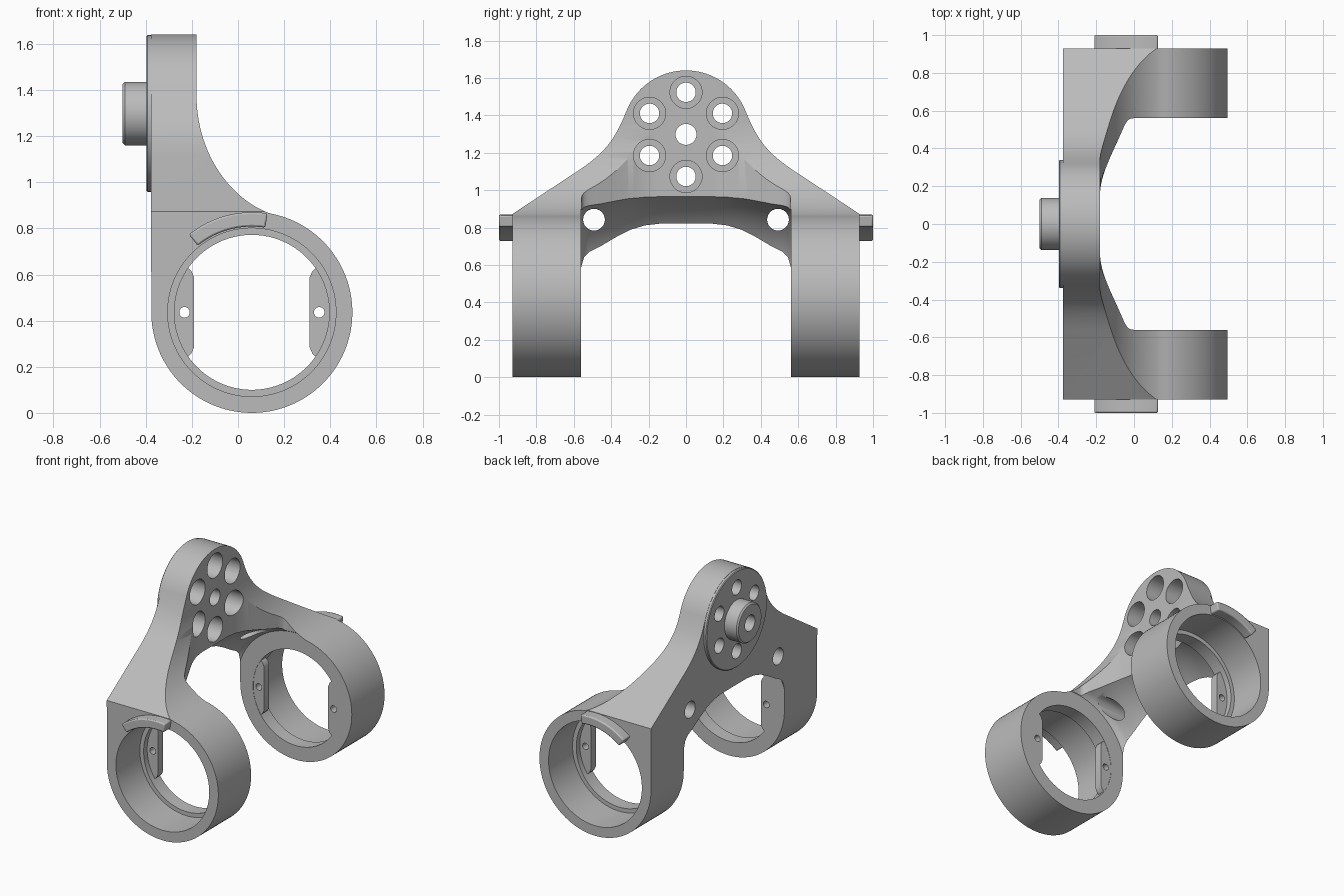
import bpy, bmesh, math
from mathutils import Vector
from mathutils.geometry import interpolate_bezier

if "Cube" in bpy.data.objects:
    bpy.data.objects.remove(bpy.data.objects["Cube"])

grey = bpy.data.materials.new("plain_grey")
grey.use_nodes = True
grey.diffuse_color = (0.5, 0.5, 0.5, 1)
grey.node_tree.nodes["Principled BSDF"].inputs["Base Color"].default_value = (0.5, 0.5, 0.5, 1)

RING_X, RING_Z, RING_R = 0.06, 0.436, 0.436
BACK, HUB_Z, HUB_R = -0.377, 1.298, 0.342


def place(axis, t, a, b):
    """Point at t along an axis, a and b on the two other axes in order."""
    return {"x": (t, a, b), "y": (a, t, b), "z": (a, b, t)}[axis]


def loft(name, loops):
    """Solid through matching closed loops, capped at both ends."""
    bm = bmesh.new()
    rows = [[bm.verts.new(p) for p in loop] for loop in loops]
    n = len(rows[0])
    for lo, hi in zip(rows, rows[1:]):
        for i in range(n):
            j = (i + 1) % n
            bm.faces.new((lo[i], lo[j], hi[j], hi[i]))
    bm.faces.new(rows[0])
    bm.faces.new(rows[-1])
    bmesh.ops.recalc_face_normals(bm, faces=bm.faces)
    mesh = bpy.data.meshes.new(name)
    bm.to_mesh(mesh)
    bm.free()
    obj = bpy.data.objects.new(name, mesh)
    bpy.context.collection.objects.link(obj)
    mesh.materials.append(grey)
    return obj


def prism(name, pts, axis, lo, hi):
    return loft(name, [[place(axis, t, a, b) for a, b in pts] for t in (lo, hi)])


def lathe(name, profile, axis, ca, cb, n=48):
    turns = [2 * math.pi * (i + 0.5) / n for i in range(n)]
    return loft(name, [[place(axis, t, ca + r * math.cos(a), cb + r * math.sin(a))
                        for a in turns] for t, r in profile])


def arc(cx, cy, r, start, end, n):
    return [(cx + r * math.cos(math.radians(start + (end - start) * i / n)),
             cy + r * math.sin(math.radians(start + (end - start) * i / n)))
            for i in range(n + 1)]


def bezier(a, b, c, d, n=14):
    return [tuple(p) for p in interpolate_bezier(Vector(a), Vector(b), Vector(c), Vector(d), n)]


def combine(target, other, operation):
    mod = target.modifiers.new(operation, "BOOLEAN")
    mod.operation, mod.object, mod.solver = operation, other, "EXACT"
    bpy.ops.object.select_all(action="DESELECT")
    bpy.context.view_layer.objects.active = target
    target.select_set(True)
    bpy.ops.object.modifier_apply(modifier=mod.name)
    bpy.data.objects.remove(other)


def mirrored(half):
    return half + [(-a, b) for a, b in reversed(half)]


# Side outline: ring swept up into a tall back plate
side = arc(RING_X, RING_Z, RING_R, 180, 439, 72)
side += bezier((0.13, 0.868), (-0.03, 0.93), (-0.18, 1.12), (-0.18, 1.38), 24)
side += [(-0.18, 1.7), (BACK, 1.7)]
bracket = prism("bracket_body", side, "y", -0.928, 0.928)

# Face outline: round top with flared shoulders
face = [(1.0, -0.1), (1.0, 0.825)]
face += bezier((0.56, 1.115), (0.43, 1.205), (0.38, 1.27), (0.315, 1.431))
face += arc(0, HUB_Z, HUB_R, 24, 90, 18)[:-1] + [(0, HUB_Z + HUB_R)]
outline = face[:-1] + [face[-1]] + [(-a, b) for a, b in reversed(face[:-1])]
combine(bracket, prism("face_outline", outline, "x", -1, 1), "INTERSECT")

# Plan outline: fork with two arms
plan = [(-0.18, 0.16)]
plan = bezier((-0.18, 0.16), (-0.175, 0.27), (-0.12, 0.36), (-0.06, 0.5))
plan += bezier((-0.06, 0.5), (-0.04, 0.545), (-0.03, 0.56), (0, 0.56), 8)[1:]
plan += [(0.7, 0.56), (0.7, 1.1), (-0.7, 1.1)]
plan += [(a, -b) for a, b in reversed(plan)]
combine(bracket, prism("plan_outline", plan, "z", -0.3, 2), "INTERSECT")

# Rounded clearance between the arms
curve = [(0, 0.582), (0.14, 0.582), (0.22, 0.576), (0.3, 0.56), (0.38, 0.535),
         (0.45, 0.512), (0.52, 0.494), (0.545, 0.482), (0.562, 0.46)]
curve = [(-t, r) for t, r in reversed(curve[1:])] + curve
combine(bracket, lathe("clearance", curve, "y", RING_X, RING_Z, 96), "DIFFERENCE")

# Stepped bearing seats, locating lugs and stop ribs in both arms
for s in (1, -1):
    seat = [(s * 1.1, 0.365), (s * 0.66, 0.365), (s * 0.66, 0.336), (s * 0.4, 0.336)]
    combine(bracket, lathe("bearing_seat", seat, "y", RING_X, RING_Z, 72), "DIFFERENCE")
    for d in (1, -1):
        lug = [(0.25, -0.15), (0.262, -0.178), (0.285, -0.2), (0.355, -0.2),
               (0.355, 0.2), (0.285, 0.2), (0.262, 0.178), (0.25, 0.15)]
        lug = [(RING_X + d * a, RING_Z + b) for a, b in lug]
        combine(bracket, prism("lug", lug, "y", s * 0.564, s * 0.62), "UNION")
        pin = [(s * 0.5, 0.023), (s * 0.64, 0.023)]
        combine(bracket, lathe("pin_hole", pin, "y", RING_X + d * 0.292, RING_Z, 20), "DIFFERENCE")

    rib_pts = arc(RING_X, RING_Z, 0.372, 81, 129, 16) + arc(RING_X, RING_Z, 0.434, 129, 81, 16)
    rib = prism("stop_rib_back" if s > 0 else "stop_rib_front", rib_pts, "y", s * 0.92, s)
    bevel = rib.modifiers.new("soft_edges", "BEVEL")
    bevel.width, bevel.segments = 0.008, 2
    bevel.limit_method, bevel.angle_limit = "ANGLE", math.radians(40)

    # Cable hole beside each arm
    hole = [(-0.7, 0.058), (0.4, 0.058)]
    combine(bracket, lathe("cable_hole", hole, "x", s * 0.492, 0.842, 32), "DIFFERENCE")

# Raised hub disc and stub shaft on the back
disc = [(-0.397, 0.335), (-0.392, 0.34), (-0.3, 0.34)]
combine(bracket, lathe("hub_disc", disc, "x", 0, HUB_Z, 80), "UNION")
shaft = [(-0.5, 0.128), (-0.49, 0.138), (-0.35, 0.138)]
combine(bracket, lathe("stub_shaft", shaft, "x", 0, HUB_Z), "UNION")

# Centre bore and ring of counterbored bolt holes
bore = [(-0.7, 0.056), (0.1, 0.056)]
combine(bracket, lathe("centre_bore", bore, "x", 0, HUB_Z, 32), "DIFFERENCE")
for k in range(6):
    a = math.radians(30 + 60 * k)
    bolt = [(-0.7, 0.052), (-0.32, 0.052), (-0.32, 0.086), (0.1, 0.086)]
    combine(bracket, lathe("bolt_hole", bolt, "x", 0.225 * math.cos(a),
                           HUB_Z + 0.225 * math.sin(a), 32), "DIFFERENCE")

# Smooth curved walls, crisp edges
bpy.ops.object.select_all(action="DESELECT")
for obj in bpy.data.objects:
    if obj.type == "MESH":
        obj.select_set(True)
bpy.context.view_layer.objects.active = bracket
bpy.ops.object.shade_smooth_by_angle(angle=math.radians(28))
